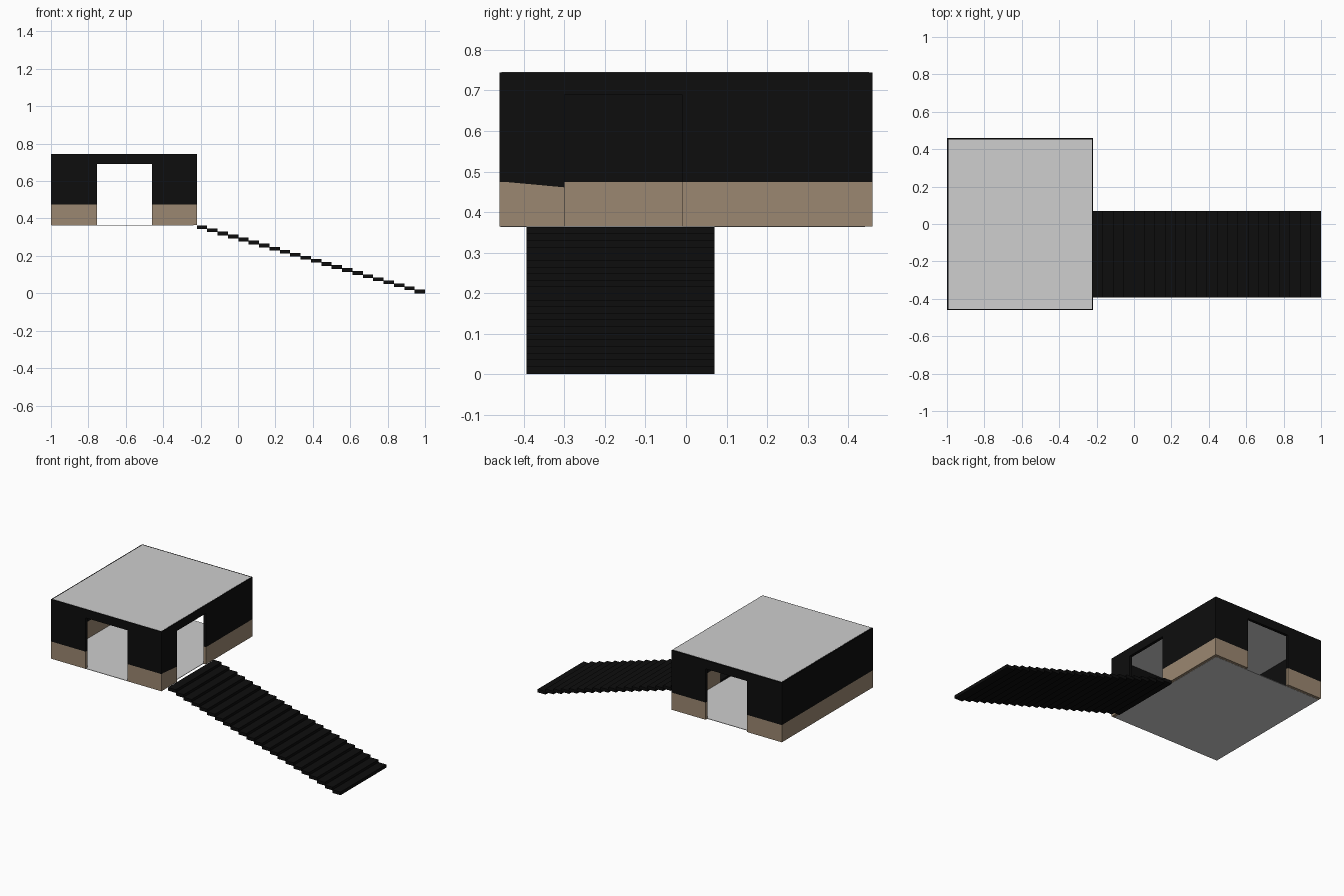
import bpy, bmesh

if "Cube" in bpy.data.objects:
    bpy.data.objects.remove(bpy.data.objects["Cube"])


def material(name, rgb):
    m = bpy.data.materials.new(name)
    m.diffuse_color = (*rgb, 1)
    m.use_nodes = True
    m.node_tree.nodes["Principled BSDF"].inputs["Base Color"].default_value = m.diffuse_color
    return m


BLACK = material("black", (0.004, 0.004, 0.004))
TAN = material("tan", (0.33, 0.245, 0.165))
GREY = material("light grey", (0.62, 0.62, 0.62))


def prism(bm, outline, a, b, axis):
    """Extrude an outline of (u, z) points from a to b along axis x or y."""
    def place(u, z, d):
        return (d, u, z) if axis == 'x' else (u, d, z)
    lo = [bm.verts.new(place(u, z, a)) for u, z in outline]
    hi = [bm.verts.new(place(u, z, b)) for u, z in outline]
    bm.faces.new(lo)
    bm.faces.new(hi[::-1])
    n = len(lo)
    for i in range(n):
        j = (i + 1) % n
        bm.faces.new((lo[i], hi[i], hi[j], lo[j]))


def finish(bm, name, mat):
    bmesh.ops.recalc_face_normals(bm, faces=bm.faces[:])
    me = bpy.data.meshes.new(name)
    bm.to_mesh(me)
    bm.free()
    me.materials.append(mat)
    ob = bpy.data.objects.new(name, me)
    bpy.context.collection.objects.link(ob)
    return ob


def rect(u0, u1, z0, z1):
    return [(u0, z0), (u1, z0), (u1, z1), (u0, z1)]


X0, X1, Y0, Y1 = -1.0, -0.22, -0.46, 0.46
Z0, ZS, ZD, Z1 = 0.364, 0.474, 0.69, 0.744
T = 0.018


def wall(name, axis, a, b, u0, u1, door=None, dip=0.0):
    """Tan base and black upper wall, with an optional doorway."""
    low, up = bmesh.new(), bmesh.new()
    if door:
        d0, d1 = door
        prism(low, [(u0, Z0), (d0, Z0), (d0, ZS - dip), (u0, ZS)], a, b, axis)
        prism(low, rect(d1, u1, Z0, ZS), a, b, axis)
        # one arch-shaped profile around the doorway
        prism(up, [(u0, ZS), (d0, ZS - dip), (d0, ZD), (d1, ZD),
                   (d1, ZS), (u1, ZS), (u1, Z1), (u0, Z1)], a, b, axis)
    else:
        prism(low, rect(u0, u1, Z0, ZS), a, b, axis)
        prism(up, rect(u0, u1, ZS, Z1), a, b, axis)
    finish(low, name + "_base", TAN)
    finish(up, name + "_upper", BLACK)


# Four walls
wall("front_wall", 'y', Y0, Y0 + T, X0, X1, (-0.755, -0.46))
wall("back_wall", 'y', Y1 - T, Y1, X0, X1, (-0.755, -0.46))
wall("left_wall", 'x', X0, X0 + T, Y0 + T, Y1 - T)
wall("right_wall", 'x', X1 - T, X1, Y0 + T, Y1 - T, (-0.30, -0.01), 0.013)

# Floor and roof plates
bm = bmesh.new()
prism(bm, rect(Y0 + 0.002, Y1 - T, Z0 - 0.001, Z0 + 0.002),
      X0 + 0.002, X1 - T, 'x')
finish(bm, "floor", GREY)
bm = bmesh.new()
prism(bm, rect(Y0 + 0.005, Y1 - 0.009, Z1 - 0.003, Z1 + 0.001),
      X0 + 0.008, X1 - 0.004, 'x')
finish(bm, "roof", GREY)

# Long flight of thin floating steps
N = 22
run = (1.0 - X1) / N
thick = 0.02
rise = (0.363 - thick) / (N - 1)
bm = bmesh.new()
for i in range(N):
    x = 1.0 - (i + 1) * run
    z = i * rise
    prism(bm, rect(-0.393, 0.07, z, z + thick), x, x + run, 'x')
finish(bm, "stairs", BLACK)
